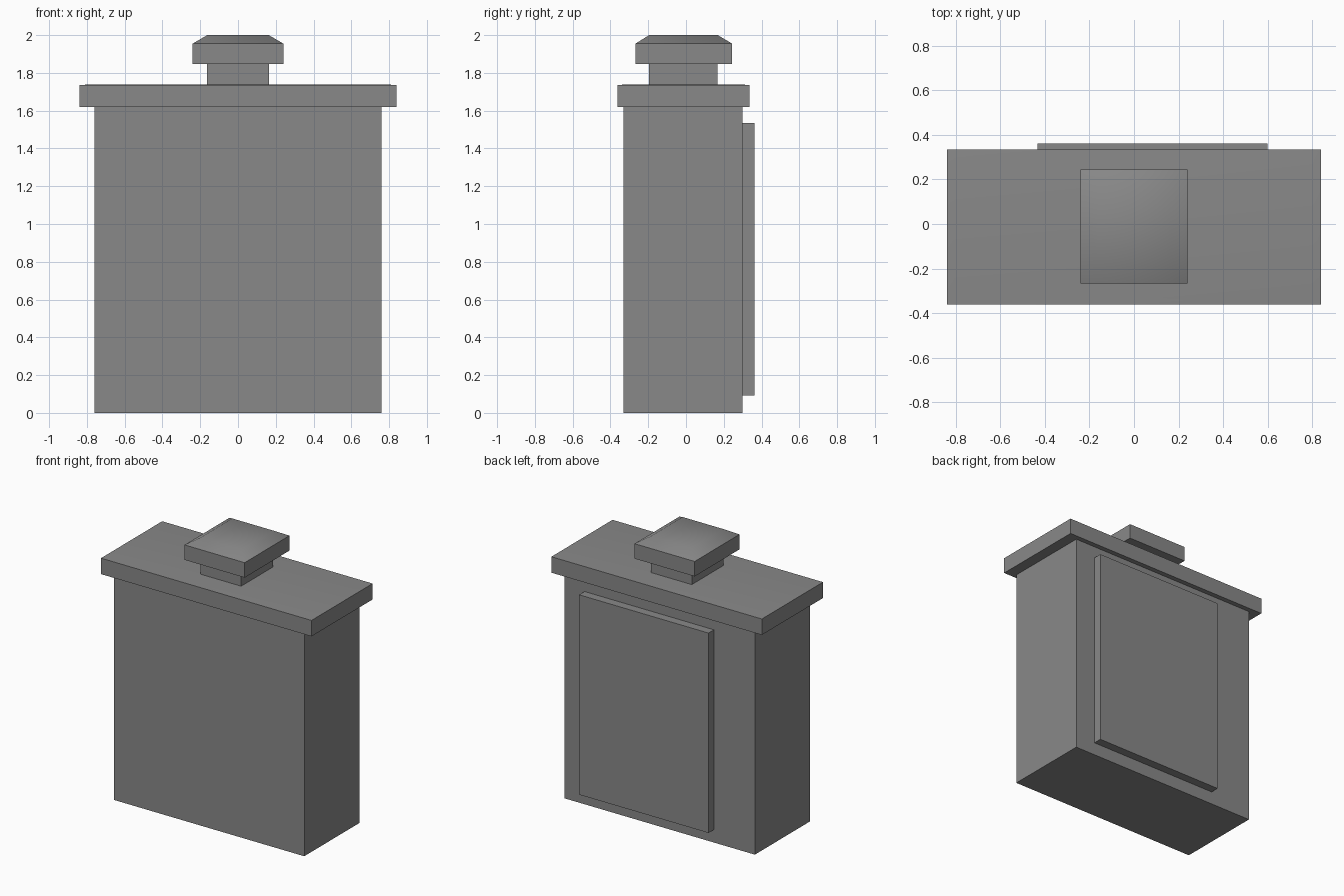
import bpy, bmesh, math

if "Cube" in bpy.data.objects:
    bpy.data.objects.remove(bpy.data.objects["Cube"])

# Dark grey shared by every part
dark = bpy.data.materials.new("dark_grey")
dark.diffuse_color = (0.25, 0.25, 0.25, 1)
dark.use_nodes = True
dark.node_tree.nodes["Principled BSDF"].inputs["Base Color"].default_value = dark.diffuse_color


def loft(name, rings, smooth=False):
    """Stack rectangles (x0, x1, y0, y1, z) into a closed solid."""
    bm = bmesh.new()
    loops = []
    for x0, x1, y0, y1, z in rings:
        corners = ((x0, y0), (x1, y0), (x1, y1), (x0, y1))
        loops.append([bm.verts.new((x, y, z)) for x, y in corners])
    bm.faces.new(loops[0][::-1])
    bm.faces.new(loops[-1])
    for low, high in zip(loops, loops[1:]):
        for i in range(4):
            j = (i + 1) % 4
            bm.faces.new((low[i], low[j], high[j], high[i]))
    mesh = bpy.data.meshes.new(name)
    bm.to_mesh(mesh)
    bm.free()
    mesh.materials.append(dark)
    obj = bpy.data.objects.new(name, mesh)
    bpy.context.collection.objects.link(obj)
    if smooth:
        bpy.ops.object.select_all(action='DESELECT')
        bpy.context.view_layer.objects.active = obj
        obj.select_set(True)
        bpy.ops.object.shade_smooth_by_angle(angle=math.radians(46))
    return obj


def box(name, x0, x1, y0, y1, z0, z1):
    return loft(name, [(x0, x1, y0, y1, z0), (x0, x1, y0, y1, z1)])


# Main body
box("body", -0.76, 0.76, -0.33, 0.30, 0, 1.62)

# Overhanging top slab with a barely raised, softly shaded top
loft("top_slab", [
    (-0.84, 0.84, -0.362, 0.335, 1.62),
    (-0.84, 0.84, -0.362, 0.335, 1.735),
    (-0.80, 0.80, -0.332, 0.305, 1.738),
], smooth=True)

# Raised panel on the back, off centre
box("back_panel", -0.433, 0.60, 0.30, 0.362, 0.093, 1.535)

# Square neck and cap with a tapered, softly shaded top
box("neck", -0.163, 0.163, -0.197, 0.167, 1.738, 1.847)
loft("cap", [
    (-0.24, 0.24, -0.267, 0.244, 1.847),
    (-0.24, 0.24, -0.267, 0.244, 1.955),
    (-0.163, 0.163, -0.195, 0.168, 2.0),
], smooth=True)
